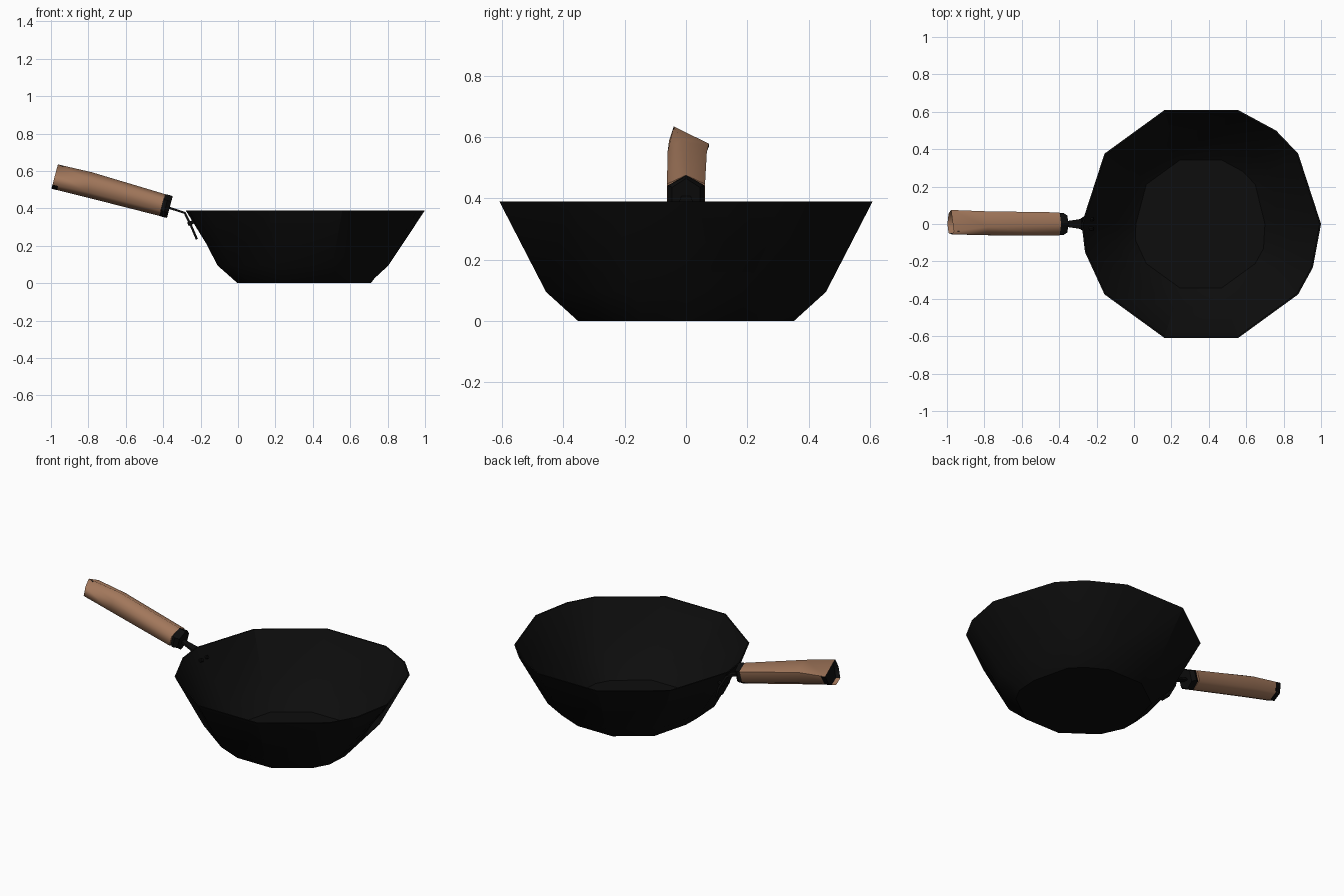
import bpy, bmesh, math
from mathutils import Vector

if "Cube" in bpy.data.objects:
    bpy.data.objects.remove(bpy.data.objects["Cube"])


def material(name, rgb):
    m = bpy.data.materials.new(name)
    m.diffuse_color = (*rgb, 1)
    m.use_nodes = True
    m.node_tree.nodes["Principled BSDF"].inputs["Base Color"].default_value = m.diffuse_color
    return m


black = material("black iron", (0.004, 0.004, 0.004))
wood = material("brown wood", (0.36, 0.185, 0.105))


def loft(name, rings, mats, smooth=35):
    """Skin a list of equal-length rings, cap both ends."""
    bm = bmesh.new()
    vr = [[bm.verts.new(p) for p in r] for r in rings]
    n = len(rings[0])
    for a, b in zip(vr, vr[1:]):
        for i in range(n):
            j = (i + 1) % n
            bm.faces.new((a[i], a[j], b[j], b[i]))
    bm.faces.new(vr[0][::-1])
    last = bm.faces.new(vr[-1])
    if len(mats) > 1:  # dark hanging hole sunk into the end face
        bm.faces.ensure_lookup_table()
        bmesh.ops.inset_region(bm, faces=[last], thickness=0.032)
        c = last.normal.copy()
        last.material_index = 1
        side = bmesh.ops.extrude_face_region(bm, geom=[last])
        bm.faces.remove(last) if last.is_valid else None
        new_v = [g for g in side["geom"] if isinstance(g, bmesh.types.BMVert)]
        new_f = {f for v in new_v for f in v.link_faces}
        for f in new_f:
            f.material_index = 1
        bmesh.ops.translate(bm, verts=new_v, vec=Vector((0.03, 0, -0.008)))
    bmesh.ops.recalc_face_normals(bm, faces=bm.faces)
    me = bpy.data.meshes.new(name)
    bm.to_mesh(me)
    bm.free()
    ob = bpy.data.objects.new(name, me)
    bpy.context.collection.objects.link(ob)
    for m in mats:
        me.materials.append(m)
    bpy.ops.object.select_all(action='DESELECT')
    ob.select_set(True)
    bpy.context.view_layer.objects.active = ob
    bpy.ops.object.shade_smooth_by_angle(angle=math.radians(smooth))
    return ob


# Bowl: faceted pan, outside wall up to the rim and back down the inside
angles = sorted([36 * k for k in range(10)] + [51.3, 193.6, 338.7])


def bowl_ring(z, r_side, r_front, r_back, cx=0.357):
    pts = []
    for a in angles:
        r = r_front if a == 0 else r_back if a == 180 else r_side
        t = math.radians(a)
        pts.append((cx + r * math.cos(t), r * math.sin(t), z))
    return pts


loft("bowl", [
    bowl_ring(0, 0.37, 0.353, 0.357),
    bowl_ring(0.095, 0.48, 0.425, 0.455),
    bowl_ring(0.39, 0.64, 0.64, 0.64, 0.36),
    bowl_ring(0.39, 0.632, 0.632, 0.632, 0.36),
    bowl_ring(0.103, 0.467, 0.412, 0.442),
    bowl_ring(0.012, 0.36, 0.343, 0.347),
], [black], 30)

# Handle axis frame
origin = Vector((-0.405, 0, 0.418))
axis = Vector((-0.967, 0, 0.256)).normalized()
up = Vector((0.256, 0, 0.967)).normalized()


def section(d, pts):
    return [origin + axis * d + Vector((0, y, 0)) + up * w for y, w in pts]


def hexagon(ry, rw):
    return [(0, rw), (ry, rw / 2), (ry, -rw / 2),
            (0, -rw), (-ry, -rw / 2), (-ry, rw / 2)]


# Wooden grip, slightly twisted at its far end
loft("handle_grip", [
    section(0, hexagon(0.062, 0.06)),
    section(0.41, [(-0.015, 0.073), (0.068, 0.03), (0.06, -0.035),
                   (0, -0.064), (-0.06, -0.035), (-0.06, 0.03)]),
    section(0.595, [(-0.04, 0.067), (0.075, 0.008), (0.055, -0.045),
                    (0, -0.067), (-0.048, -0.045), (-0.055, 0.02)]),
], [wood, black], 65)

# Iron collar
loft("collar", [
    section(0.002, hexagon(0.05, 0.06)),
    section(-0.02, hexagon(0.06, 0.061)),
    section(-0.042, hexagon(0.045, 0.06)),
], [black])


# Bent strap joining the collar to the bowl wall
def strap_ring(x, z, half_w, nx, nz, t=0.006):
    return [(x + s * nx * t, y, z + s * nz * t)
            for s, y in ((1, -half_w), (1, half_w), (-1, half_w), (-1, -half_w))]


loft("strap", [
    strap_ring(-0.37, 0.404, 0.014, 0.26, 0.96),
    strap_ring(-0.285, 0.376, 0.026, 0.6, 0.8),
    strap_ring(-0.25, 0.305, 0.05, 0.9, 0.44),
    strap_ring(-0.22, 0.235, 0.03, 0.9, 0.44),
], [black])

# Rivets through the strap
rn = Vector((-0.9, 0, -0.44)).normalized()
rt = Vector((-0.44, 0, 0.9)).normalized()
for i, y in enumerate((-0.025, 0.025)):
    c = Vector((-0.257, y, 0.32))
    rings = []
    for d, r in ((-0.045, 0.01), (0.012, 0.01)):
        rings.append([c + rn * d + rt * r * math.cos(k * math.pi / 3)
                      + Vector((0, r * math.sin(k * math.pi / 3), 0))
                      for k in range(6)])
    loft(f"rivet_{i + 1}", rings, [black])

# Centre on the footprint is already met: x -1..1, y -0.61..0.61
